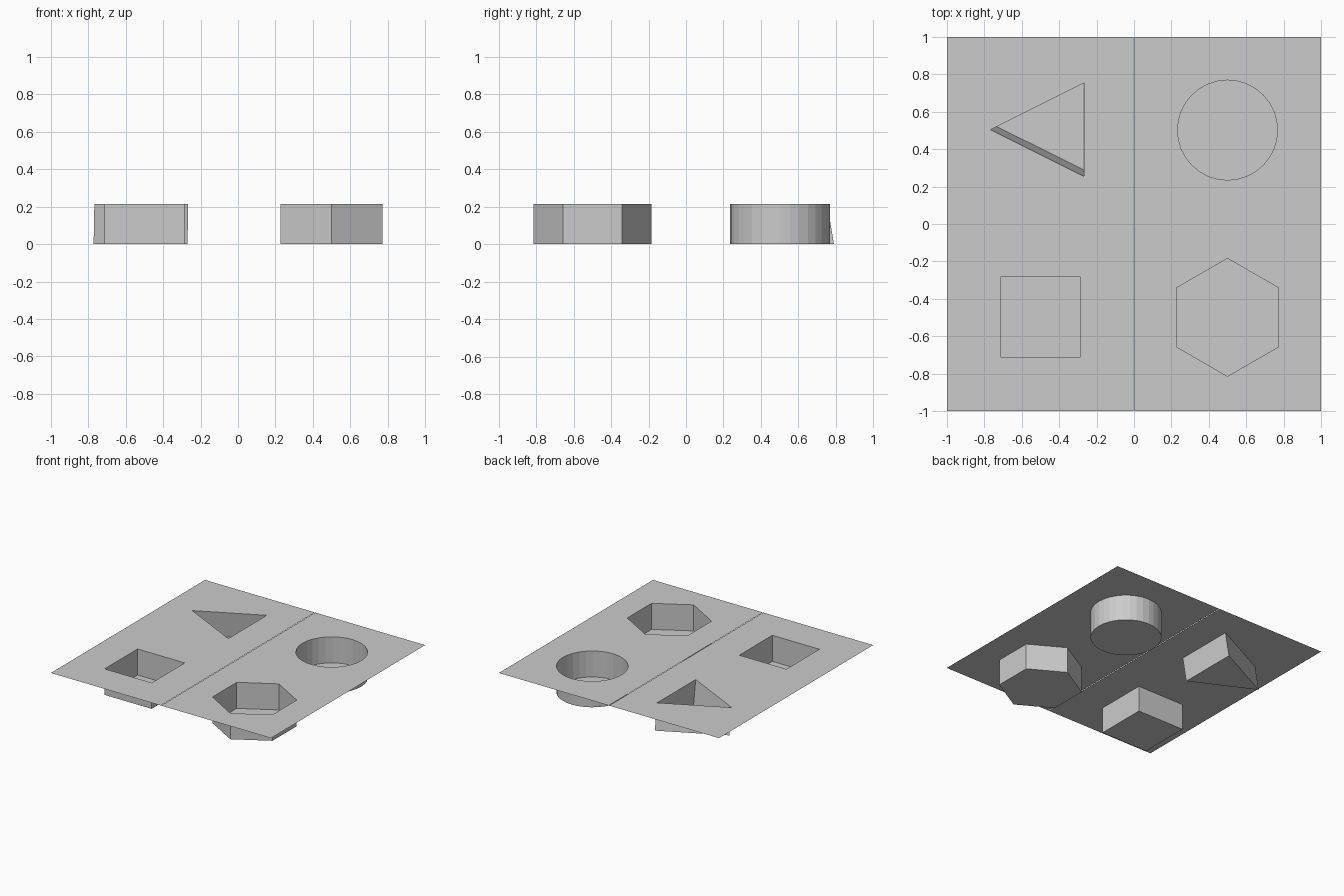
import bpy, bmesh
from math import sin, cos, pi

if "Cube" in bpy.data.objects:
    bpy.data.objects.remove(bpy.data.objects["Cube"])

TOP = 0.214   # height of the sheet, pit floors lie on z = 0


def ring(cx, cy, r, n, start=0.0):
    """Counter-clockwise regular polygon outline."""
    return [(cx + r * cos(start + 2 * pi * i / n),
             cy + r * sin(start + 2 * pi * i / n)) for i in range(n)]


def tray(name, x0, x1, pits):
    """Thin sheet with sunken pits; each pit is (outline, floor shift)."""
    bm = bmesh.new()
    edges = []

    def loop(points):
        vs = [bm.verts.new((x, y, TOP)) for x, y in points]
        edges.extend(bm.edges.new((a, b)) for a, b in zip(vs, vs[1:] + vs[:1]))
        return vs

    # Flat sheet with the pit openings left out
    loop([(x0, -1), (x1, -1), (x1, 1), (x0, 1)])
    rims = [loop(outline) for outline, _ in pits]
    bmesh.ops.triangle_fill(bm, use_beauty=True, edges=edges, normal=(0, 0, 1))
    for f in bm.faces:
        f.normal_update()
        if f.normal.z < 0:
            f.normal_flip()

    # Pit walls and floors, facing inwards
    for rim, (_, (dx, dy)) in zip(rims, pits):
        low = [bm.verts.new((v.co.x + dx, v.co.y + dy, 0)) for v in rim]
        n = len(rim)
        for i in range(n):
            j = (i + 1) % n
            bm.faces.new((rim[i], rim[j], low[j], low[i]))
        bm.faces.new(low)

    mesh = bpy.data.meshes.new(name)
    bm.to_mesh(mesh)
    bm.free()
    obj = bpy.data.objects.new(name, mesh)
    bpy.context.collection.objects.link(obj)
    return obj


# Left half: square pit and slanted triangular pit
square = ring(-0.5, -0.497, 0.214 * 2 ** 0.5, 4, pi / 4)
triangle = [(-0.768, 0.504), (-0.266, 0.254), (-0.266, 0.754)]
tray("left_tray", -1, -0.002, [(square, (0, 0)), (triangle, (-0.004, 0.036))])

# Right half: hexagonal pit and round pit
hexagon = ring(0.5, -0.499, 0.315, 6, pi / 2)
circle = ring(0.5, 0.502, 0.267, 32)
tray("right_tray", 0.002, 1, [(hexagon, (0, 0)), (circle, (0, 0))])
